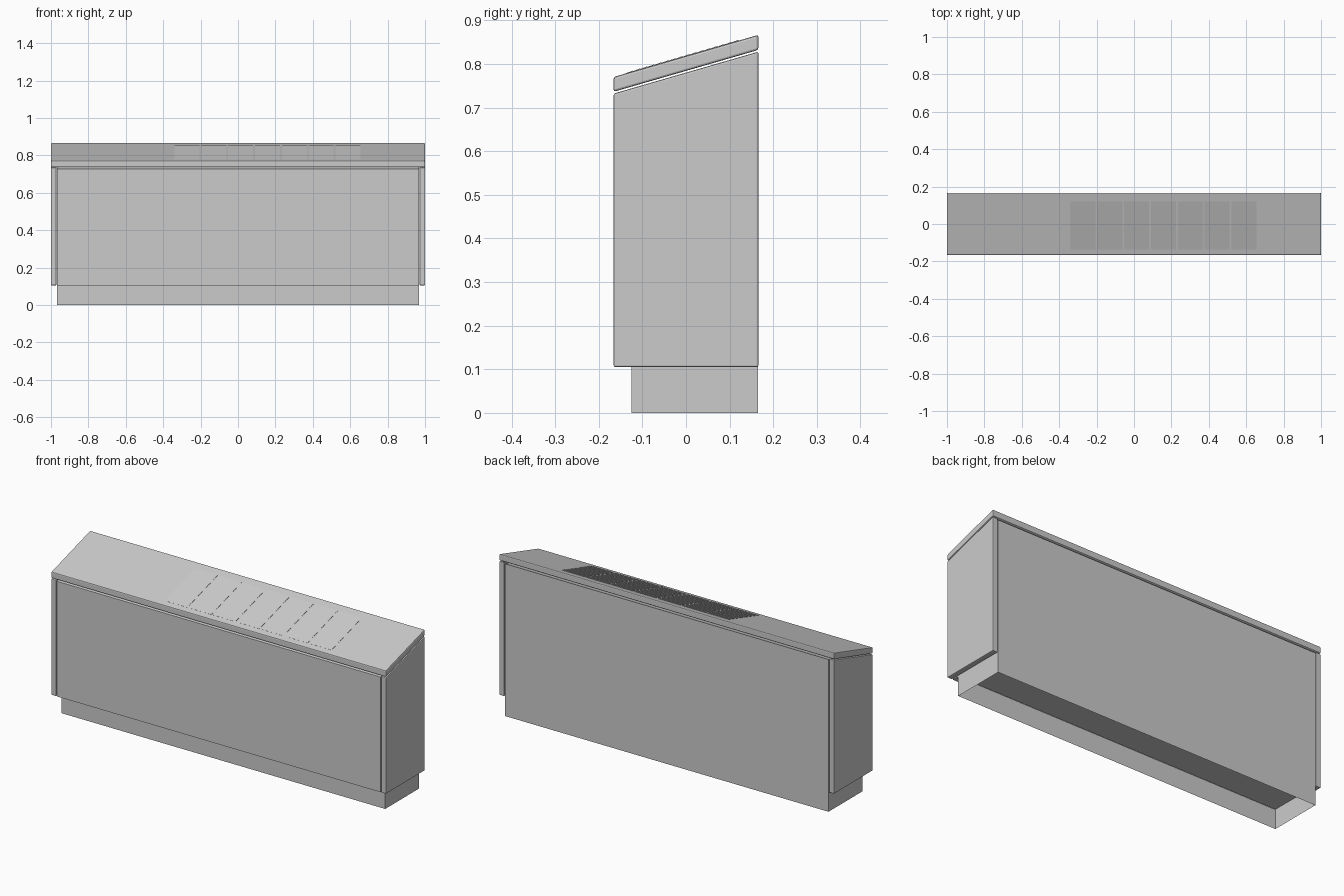
import bpy, bmesh

if "Cube" in bpy.data.objects:
    bpy.data.objects.remove(bpy.data.objects["Cube"])

grey = bpy.data.materials.new("light_grey")
grey.diffuse_color = (0.6, 0.6, 0.6, 1)
grey.use_nodes = True
grey.node_tree.nodes["Principled BSDF"].inputs["Base Color"].default_value = grey.diffuse_color

SLOPE = 0.291          # rise of the top per unit of depth
HALF_DEPTH = 0.166


def top_z(y):
    return 0.770 + (y + HALF_DEPTH) * SLOPE


def extrude_profile(name, profile, x0, x1, bevel=0.0, open_bottom=False):
    """Sweep a closed (y, z) profile along x."""
    bm = bmesh.new()
    face = bm.faces.new([bm.verts.new((x0, y, z)) for y, z in profile])
    ext = bmesh.ops.extrude_face_region(bm, geom=[face])
    moved = [v for v in ext["geom"] if isinstance(v, bmesh.types.BMVert)]
    bmesh.ops.translate(bm, verts=moved, vec=(x1 - x0, 0, 0))
    bmesh.ops.recalc_face_normals(bm, faces=bm.faces)
    if open_bottom:
        low = [f for f in bm.faces if all(v.co.z < 1e-4 for v in f.verts)]
        bmesh.ops.delete(bm, geom=low, context='FACES_ONLY')
    if bevel:
        bmesh.ops.bevel(bm, geom=bm.edges[:], offset=bevel, segments=2,
                        profile=0.5, affect='EDGES')
    mesh = bpy.data.meshes.new(name)
    bm.to_mesh(mesh)
    bm.free()
    mesh.materials.append(grey)
    ob = bpy.data.objects.new(name, mesh)
    bpy.context.collection.objects.link(ob)
    return ob


# Cabinet body with set-back plinth, hollow underneath
D = HALF_DEPTH
extrude_profile("cabinet_body",
                [(0.165, 0), (0.165, 0.822), (-0.164, 0.727),
                 (-0.164, 0.105), (-0.125, 0.105), (-0.125, 0)],
                -0.967, 0.967, open_bottom=True)

# Underside of the cabinet inside the plinth
extrude_profile("cabinet_floor",
                [(-0.124, 0.105), (0.164, 0.105), (0.164, 0.109), (-0.124, 0.109)],
                -0.966, 0.966)

# End panels
for side, x0, x1 in (("left", -1.0, -0.971), ("right", 0.971, 1.0)):
    extrude_profile(side + "_end_panel",
                    [(-D, 0.105), (D, 0.105), (D, 0.828), (-D, 0.732)],
                    x0, x1, bevel=0.004)

# Sloping top slab
extrude_profile("sloping_top",
                [(-D, 0.736), (D, 0.832), (D, top_z(D)), (-D, top_z(-D))],
                -1.0, 1.0, bevel=0.005)

# Row of vent grilles with fine louvres, almost flush with the top
Y0, Y1, SLATS = -0.137, 0.120, 16
step = (Y1 - Y0) / SLATS
louvres = [(Y1, top_z(Y1) - 0.002), (Y0, top_z(Y0) - 0.002)]
for i in range(SLATS):
    a, b = Y0 + i * step, Y0 + (i + 1) * step
    louvres += [(a, top_z(a) + 0.0004), (b, top_z(b) + 0.002)]
for i in range(7):
    x = -0.340 + i * 0.1435
    extrude_profile("vent_grille_%d" % (i + 1), louvres, x, x + 0.134)
